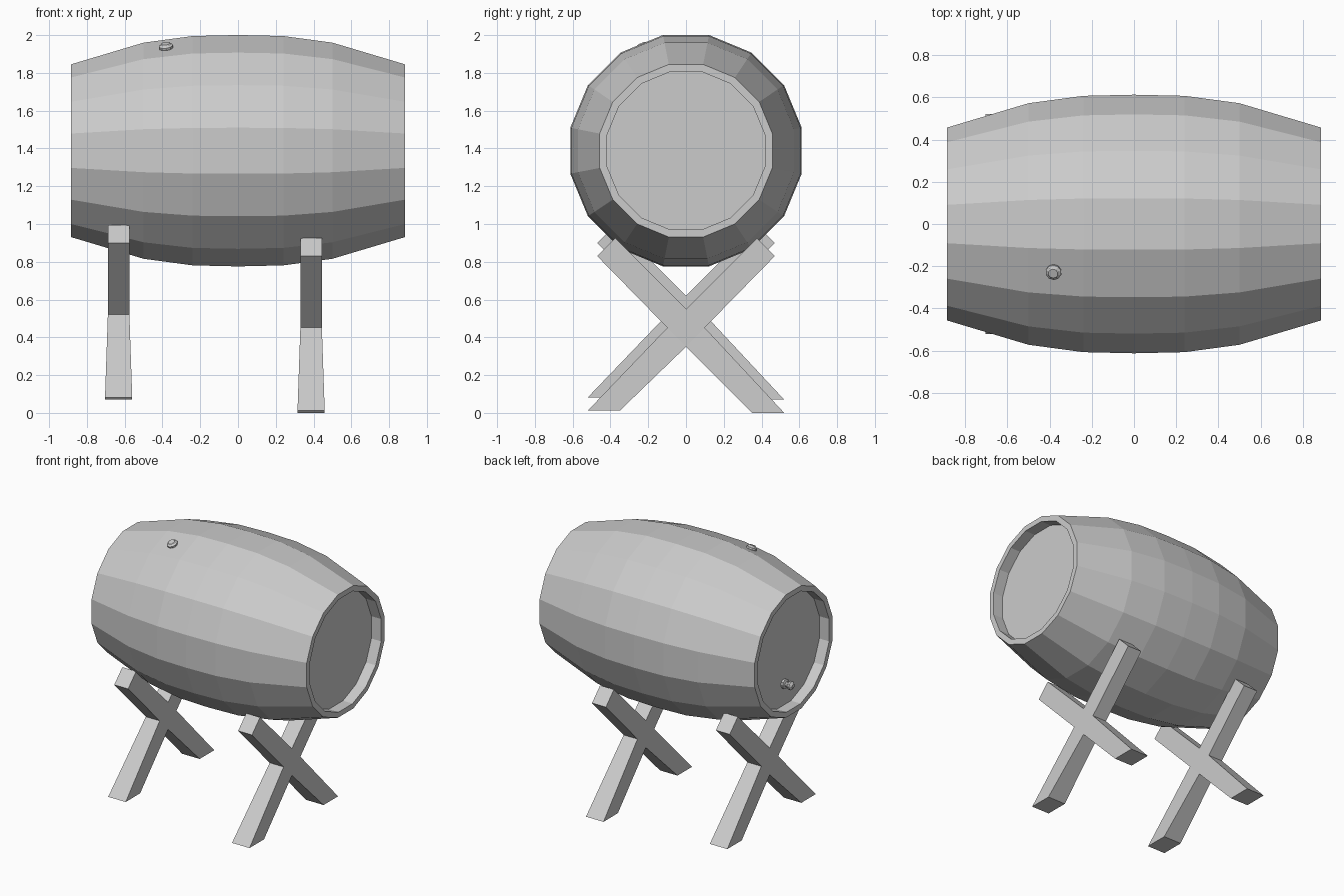
import bpy, bmesh
from math import pi, cos, sin
from mathutils import Vector

if "Cube" in bpy.data.objects:
    bpy.data.objects.remove(bpy.data.objects["Cube"])


def finish(name, bm):
    bmesh.ops.recalc_face_normals(bm, faces=bm.faces)
    me = bpy.data.meshes.new(name)
    bm.to_mesh(me)
    bm.free()
    ob = bpy.data.objects.new(name, me)
    bpy.context.collection.objects.link(ob)
    return ob


def skin(bm, rings):
    # bridge consecutive rings and cap both ends
    vs = [[bm.verts.new(p) for p in r] for r in rings]
    n = len(vs[0])
    for a, b in zip(vs, vs[1:]):
        for i in range(n):
            j = (i + 1) % n
            bm.faces.new((a[i], a[j], b[j], b[i]))
    bm.faces.new(vs[0])
    bm.faces.new(vs[-1])


def turned(name, profile, sides, origin, axis):
    # profile: (height along axis, flat-to-centre radius)
    rot = Vector((0, 0, 1)).rotation_difference(Vector(axis).normalized())
    rings = []
    for h, r in profile:
        r /= cos(pi / sides)
        rings.append([rot @ Vector((r * cos((i + .5) * 2 * pi / sides),
                                    r * sin((i + .5) * 2 * pi / sides), h))
                      + Vector(origin) for i in range(sides)])
    bm = bmesh.new()
    skin(bm, rings)
    return finish(name, bm)


# barrel with recessed heads
half = [(0.24, .607), (0.5, .572), (0.885, .457), (0.885, .418), (0.805, .418)]
profile = [(-x, r) for x, r in reversed(half)] + [(0, .6125)] + half
turned("barrel", profile, 16, (0, 0, 1.388), (1, 0, 0))

# bung on the upper front stave
t = pi / 8
turned("bung", [(-.02, .03), (.004, .036), (.014, .036), (.02, .026), (.027, .022)], 10,
       (-.38, -.588 * sin(t), 1.388 + .588 * cos(t)), (-.13, -sin(t), cos(t)))

# spigot inside the left recess
turned("spigot", [(-.01, .034), (.016, .034), (.022, .018), (.042, .018),
                  (.048, .03), (.064, .03), (.078, .014)], 10,
       (-.805, 0, 1.13), (-1, 0, 0))


# crossed trestle legs, wider in x at the feet
def leg(name, cx, dz, side, foot_z):
    sections = [((-.52, foot_z), (-.35, foot_z), .072),
                ((-.10, .45), (0, .35), .057),
                ((.375, .925), (.47, .83), .057)]
    rings = [[(cx - w, a[0] * side, a[1] + dz), (cx + w, a[0] * side, a[1] + dz),
              (cx + w, b[0] * side, b[1] + dz), (cx - w, b[0] * side, b[1] + dz)]
             for a, b, w in sections]
    bm = bmesh.new()
    skin(bm, rings)
    finish(name, bm)


for label, cx, dz in (("left", -.632, .07), ("right", .387, 0)):
    leg(label + "_trestle_front_foot_leg", cx, dz, 1, .012)
    leg(label + "_trestle_back_foot_leg", cx, dz, -1, 0)
